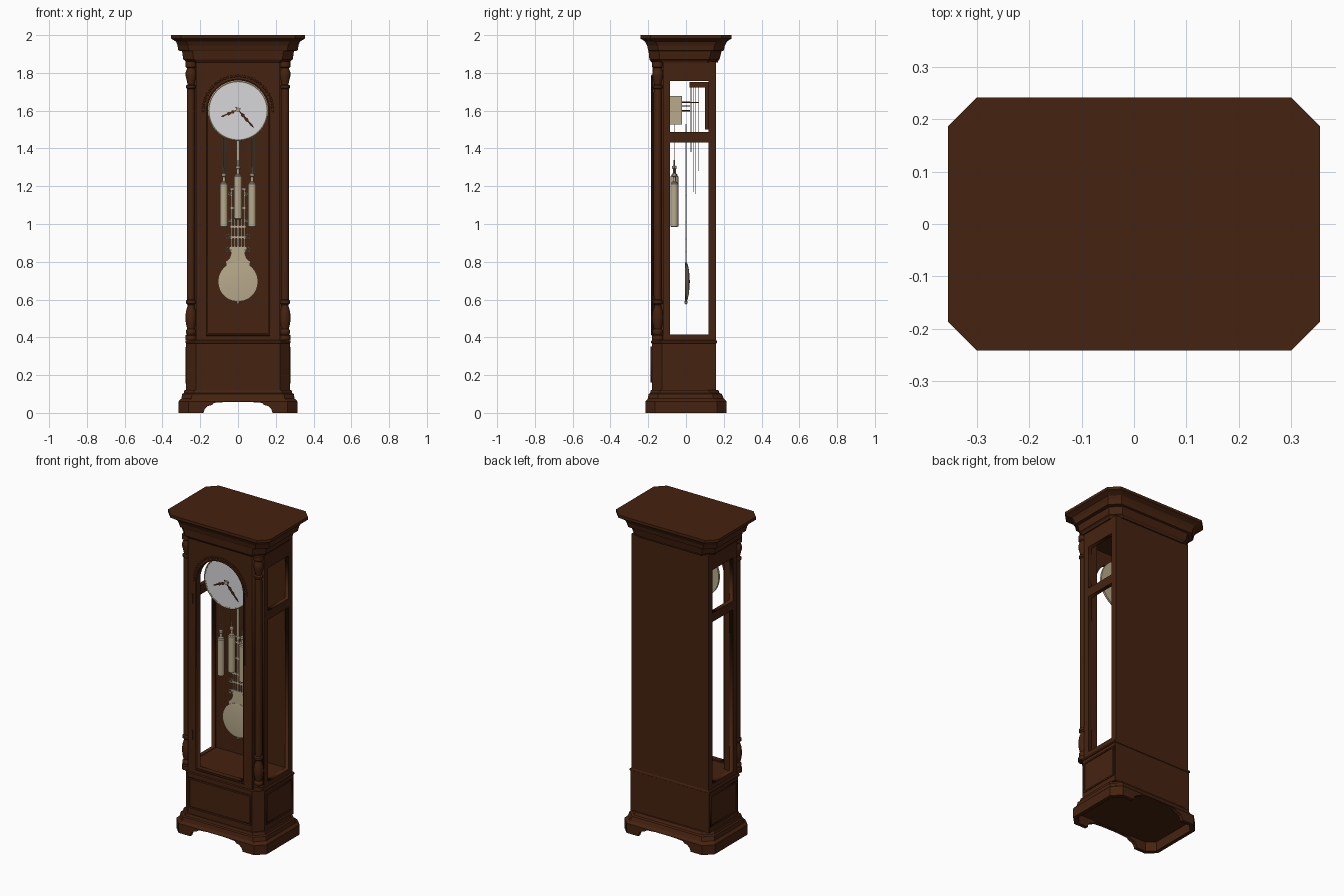
import bpy, bmesh, math
from math import pi, sin, cos, radians

if "Cube" in bpy.data.objects:
    bpy.data.objects.remove(bpy.data.objects["Cube"])


def mat(name, rgb):
    m = bpy.data.materials.new(name)
    m.diffuse_color = (*rgb, 1)
    m.use_nodes = True
    m.node_tree.nodes["Principled BSDF"].inputs["Base Color"].default_value = m.diffuse_color
    return m


WOOD = mat("dark_walnut", (0.060, 0.0165, 0.005))
BRASS = mat("pale_brass", (0.48, 0.40, 0.26))
WHITE = mat("dial_white", (0.68, 0.68, 0.70))
BRONZE = mat("hand_bronze", (0.075, 0.028, 0.008))


def link(name, data, m):
    ob = bpy.data.objects.new(name, data)
    bpy.context.collection.objects.link(ob)
    data.materials.append(m)
    bpy.ops.object.select_all(action='DESELECT')
    ob.select_set(True)
    bpy.context.view_layer.objects.active = ob
    return ob


def skin(name, rings, m):
    """Bridge a stack of equal-length point rings and cap both ends."""
    bm = bmesh.new()
    vs = [[bm.verts.new(p) for p in r] for r in rings]
    n = len(vs[0])
    for a, b in zip(vs, vs[1:]):
        for i in range(n):
            j = (i + 1) % n
            bm.faces.new((a[i], a[j], b[j], b[i]))
    bm.faces.new(vs[0][::-1])
    bm.faces.new(vs[-1])
    bmesh.ops.recalc_face_normals(bm, faces=bm.faces[:])
    me = bpy.data.meshes.new(name)
    bm.to_mesh(me)
    bm.free()
    return link(name, me, m)


def box(name, x0, x1, y0, y1, z0, z1, m=WOOD):
    return skin(name, [[(x0, y0, z), (x1, y0, z), (x1, y1, z), (x0, y1, z)] for z in (z0, z1)], m)


def chamfered(name, prof, cf, cb, m=WOOD):
    """Stack of chamfered rectangles; prof rows are (z, half width, front y, back y)."""
    rings = []
    for z, w, f, b in prof:
        rings.append([(-w + cf, f, z), (w - cf, f, z), (w, f + cf, z), (w, b - cb, z),
                      (w - cb, b, z), (-w + cb, b, z), (-w, b - cb, z), (-w, f + cf, z)])
    return skin(name, rings, m)


def lathe(name, prof, loc, m, rot=(0, 0, 0), n=24):
    rings = [[(r * cos(2 * pi * i / n), r * sin(2 * pi * i / n), z) for i in range(n)] for r, z in prof]
    ob = skin(name, rings, m)
    ob.location, ob.rotation_euler = loc, rot
    bpy.ops.object.shade_smooth_by_angle(angle=radians(35))
    return ob


def panel(name, loops, a, b, m=WOOD, side=False):
    """Flat board with holes: loops in (x,z), or (y,z) when side, spanning a..b in depth."""
    cu = bpy.data.curves.new(name, 'CURVE')
    cu.dimensions, cu.fill_mode, cu.extrude = '2D', 'BOTH', abs(b - a) / 2
    for lp in loops:
        s = cu.splines.new('POLY')
        s.points.add(len(lp) - 1)
        for p, (u, v) in zip(s.points, lp):
            p.co = (u, v, 0, 1)
        s.use_cyclic_u = True
    ob = link(name, cu, m)
    mid = (a + b) / 2
    ob.location = (mid, 0, 0) if side else (0, mid, 0)
    ob.rotation_euler = (pi / 2, 0, pi / 2 if side else 0)
    bpy.ops.object.convert(target='MESH')
    return bpy.context.object


def tube(name, pts, r, m, cyclic=False):
    cu = bpy.data.curves.new(name, 'CURVE')
    cu.dimensions, cu.bevel_depth, cu.bevel_resolution, cu.use_fill_caps = '3D', r, 1, True
    s = cu.splines.new('POLY')
    s.points.add(len(pts) - 1)
    for p, q in zip(s.points, pts):
        p.co = (*q, 1)
    s.use_cyclic_u = cyclic
    link(name, cu, m)
    bpy.ops.object.convert(target='MESH')
    bpy.ops.object.shade_smooth_by_angle(angle=radians(50))


def rect(u0, u1, v0, v1):
    return [(u0, v0), (u1, v0), (u1, v1), (u0, v1)]


def arch(w, z0, zc):
    return [(-w, z0), (w, z0)] + [(w * cos(i * pi / 28), zc + w * sin(i * pi / 28)) for i in range(29)]


def cut(ob, cutter):
    cutter.hide_render = True
    bpy.ops.object.select_all(action='DESELECT')
    bpy.context.view_layer.objects.active = ob
    ob.select_set(True)
    md = ob.modifiers.new("cut", 'BOOLEAN')
    md.operation, md.object, md.solver = 'DIFFERENCE', cutter, 'EXACT'
    bpy.ops.object.modifier_apply(modifier="cut")
    bpy.data.objects.remove(cutter)


# Plinth with shaped feet and hollow underside
plinth = chamfered("plinth", [(0, .315, -.215, .215), (.06, .315, -.215, .215), (.068, .308, -.208, .208),
                              (.075, .300, -.203, .200), (.10, .295, -.198, .190), (.105, .287, -.190, .178),
                              (.122, .283, -.186, .170)], .052, .052)
half = [(.182, -.02), (.182, .004), (.175, .022), (.160, .036), (.137, .042), (.128, .053), (.06, .058)]
cut(plinth, panel("foot_cutter", [half + [(-x, z) for x, z in half[::-1]]], -.4, .4))
cut(plinth, chamfered("hollow_cutter", [(-.02, .292, -.192, .192), (.059, .292, -.192, .192)], .045, .045))

# Lower case, ledge, floor and applied frames
chamfered("lower_case", [(.12, .274, -.180, .160), (.368, .274, -.180, .160), (.370, .279, -.184, .163),
                         (.380, .279, -.184, .163), (.385, .273, -.180, .160)], .052, .001)
box("floor", -.25, .25, -.145, .14, .38, .412)
panel("front_panel_moulding", [rect(-.218, .218, .160, .352), rect(-.208, .208, .170, .342)], -.187, -.178)
for s in (-1, 1):
    panel("side_panel_moulding", [rect(-.115, .152, .155, .348), rect(-.106, .143, .164, .339)],
          s * .272, s * .279, side=True)

# Upper case: sides with two openings, corner posts, back
for s in (-1, 1):
    panel("side_wall", [rect(-.122, .13, .38, 1.86), rect(-.085, .12, .415, 1.432),
                        rect(-.085, .12, 1.488, 1.758)], s * .243, s * .268, side=True)
    box("corner_post", s * .205, s * .243, -.146, -.085, .38, 1.86)
box("back_panel", -.268, .268, .13, .16, .12, 1.86)
box("ceiling", -.245, .245, -.146, .13, 1.81, 1.86)

# Door with arched opening, moulding and beaded arch
panel("door", [rect(-.222, .222, .385, 1.86), arch(.160, .42, 1.6)], -.178, -.146)
tube("door_moulding", [(x, -.178, z) for x, z in arch(.167, .412, 1.6)], .006, WOOD, True)
for i in range(33):
    a = i * pi / 32
    x, z = .184 * cos(a), 1.6 + .184 * sin(a)
    lathe("arch_bead", [(.0075, 0), (.006, .005), (.002, .007)], (x, -.177, z), WOOD, (pi / 2, 0, 0), 8)
for z in (.62, 1.48):
    box("door_hinge", -.196, -.188, -.183, -.176, z - .03, z + .03)

# Turned corner columns
turn = [(.030, .385), (.030, .410), (.022, .414), (.027, .425), (.027, .435), (.020, .445), (.027, .475),
        (.030, .505), (.026, .540), (.018, .565), (.018, .572), (.027, .580), (.027, .594), (.020, .600), (.021, .625)]
top = [(.021, 1.690), (.020, 1.715), (.026, 1.720), (.026, 1.732), (.018, 1.738), (.021, 1.755), (.029, 1.785),
       (.028, 1.805), (.020, 1.825), (.029, 1.832), (.029, 1.860)]
for s in (-1, 1):
    lathe("corner_column", turn + top, (s * .249, -.150, 0), WOOD)

# Cornice
chamfered("cornice", [(1.855, .275, -.182, .168), (1.866, .281, -.190, .172), (1.872, .290, -.194, .178),
                      (1.915, .296, -.198, .188), (1.918, .316, -.200, .200), (1.945, .320, -.206, .206),
                      (1.965, .328, -.216, .216), (1.976, .345, -.232, .232), (1.982, .3555, -.242, .242),
                      (2.0, .3555, -.242, .242)], .055, .055)

# Dial, rim and movement
ZC = 1.6
Y = (-pi / 2, 0, 0)
lathe("dial", [(.154, 0), (.154, .006)], (0, -.108, ZC), WHITE, Y, 64)
lathe("dial_backing", [(.160, 0), (.160, .008)], (0, -.104, ZC), BRASS, Y, 64)
tube("dial_rim", [(.155 * cos(i * pi / 32), -.107, ZC + .155 * sin(i * pi / 32)) for i in range(64)], .005, BRASS, True)
box("movement", -.075, .075, -.096, -.022, 1.528, 1.678, BRASS)
for z in (1.60, 1.625, 1.645):
    tube("movement_arbor", [(.01, -.03, z), (.01, .02, z)], .004, BRONZE)
tube("hammer_rod", [(0, -.03, 1.642), (0, .07, 1.642)], .003, BRONZE)

# Hands
blade = [(-.015, .003), (.02, .003), (.03, .010), (.04, .004), (.055, .009), (.066, .003), (.085, .005), (.1, 0)]
for nm, ang, ln, y in (("hour_hand", radians(203), .100, -.114), ("minute_hand", radians(-49), .128, -.118)):
    k = ln / .1
    out = [(u * k, v) for u, v in blade] + [(u * k, -v) for u, v in blade[-2::-1]]
    panel(nm, [[(u * cos(ang) - v * sin(ang), ZC + .005 + u * sin(ang) + v * cos(ang)) for u, v in out]],
          y - .0015, y + .0015, BRONZE)
lathe("hand_hub", [(.011, 0), (.011, .012)], (0, -.121, ZC + .005), BRASS, Y, 16)

# Chime block, bracket and rods
box("chime_block", -.10, .10, .018, .10, 1.722, 1.752)
box("chime_bracket", -.10, .10, .10, .13, 1.50, 1.752)
for i in range(4):
    for s in (-1, 1):
        x, y = s * (.062 + .009 * i), .026 + .013 * i
        tube("chime_rod", [(x, y, 1.73), (x, y, (1.38, 1.17, 1.16, 1.28)[i])], .0022, BRASS)

# Weights on cables
wt = [(.006, 1.005), (.016, .985), (.021, .988), (.021, 1.212), (.016, 1.217), (.016, 1.222), (.008, 1.226),
      (.008, 1.250), (.012, 1.254), (.012, 1.266), (.003, 1.270), (.003, 1.300)]
wt[0] = (.006, .983)
for x, dz in ((-.075, 0), (0, .04), (.075, 0)):
    lathe("weight", wt, (x, -.062, dz), BRASS)
    for d in (-.012, .012):
        tube("weight_cable", [(x + d, -.062, 1.26 + dz), (x + d * .9, -.062, 1.53)], .0015, BRASS)

# Pendulum: rod, lyre frame, scrolls and bob
box("pendulum_rod", -.008, .008, -.002, .002, 1.20, 1.53, BRASS)
for x in (-.034, -.018, 0, .018, .034):
    box("lyre_rod", x - .004, x + .004, -.0025, .0025, .80 if x == 0 else .87, 1.22 - abs(x), BRASS)
for z, w in ((.875, .045), (.93, .04), (.985, .042), (1.085, .042), (1.185, .042), (1.22, .02)):
    box("lyre_crossbar", -w, w, -.003, .003, z - .006, z + .006, BRASS)
neck = [(.062, .775), (.066, .80), (.045, .818), (.036, .845), (.045, .87)]
panel("bob_neck", [neck + [(-x, z) for x, z in neck[::-1]]], -.002, .002, BRASS)
for s in (-1, 1):
    for cx, cz, r in ((.050, .935, .018), (.052, .865, .016), (.046, 1.02, .011), (.044, 1.16, .010)):
        sp = [(s * (cx + r * (1 - t / 30) * cos(t * .4 + 3)), 0, cz + r * (1 - t / 30) * sin(t * .4 + 3)) for t in range(24)]
        tube("lyre_scroll", sp, .0035, BRASS)
lathe("pendulum_bob", [(.100, -.004), (.106, -.003), (.106, .002), (.092, .009), (.065, .015), (.03, .019), (.005, .020)],
      (0, 0, .695), BRASS, Y, 48)
lathe("bob_nut", [(.003, .575), (.007, .58), (.007, .592)], (0, 0, 0), BRASS, n=12)
